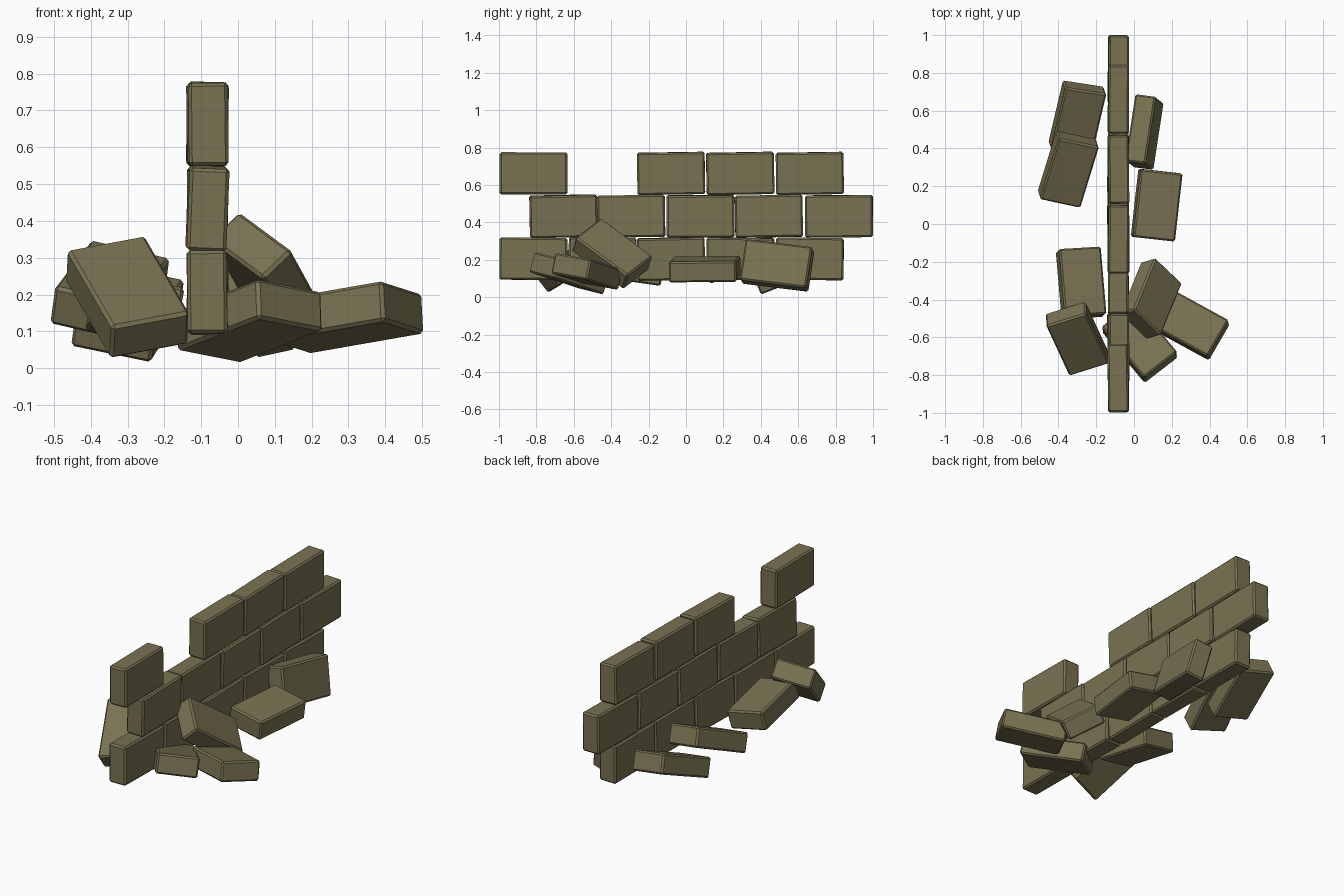
import bpy, bmesh, random
from math import radians
from mathutils import Vector, Matrix, Euler

if "Cube" in bpy.data.objects:
    bpy.data.objects.remove(bpy.data.objects["Cube"])

random.seed(4)
LENGTH, HEIGHT, THICK = 0.362, 0.225, 0.108

mat = bpy.data.materials.new("olive_stone")
mat.diffuse_color = (0.19, 0.17, 0.085, 1)
mat.use_nodes = True
mat.node_tree.nodes["Principled BSDF"].inputs["Base Color"].default_value = mat.diffuse_color


def brick(name, centre, rot, size=(LENGTH, HEIGHT, THICK)):
    """Chamfered block: local x = length, y = height, z = thickness."""
    bm = bmesh.new()
    bmesh.ops.create_cube(bm, size=1)
    bmesh.ops.scale(bm, vec=size, verts=bm.verts)
    bmesh.ops.bevel(bm, geom=bm.edges[:], offset=0.009, segments=1,
                    affect='EDGES', profile=0.5)
    mesh = bpy.data.meshes.new(name)
    bm.to_mesh(mesh)
    bm.free()
    mesh.materials.append(mat)
    ob = bpy.data.objects.new(name, mesh)
    ob.matrix_world = Matrix.Translation(centre) @ rot.to_4x4()
    bpy.context.collection.objects.link(ob)


def axes(along, across):
    """Rotation whose x follows the length and y the height of a brick."""
    x = Vector(along).normalized()
    y = Vector(across)
    y = (y - x * y.dot(x)).normalized()
    return Matrix((x, y, x.cross(y))).transposed()


# Standing wall: three staggered courses, the top one with a gap
courses = [
    (0.205, [-0.816, -0.447, -0.08, 0.29, 0.662]),
    (0.433, [-0.655, -0.293, 0.077, 0.443, 0.818]),
    (0.662, [-0.816, -0.08, 0.29, 0.662]),
]
upright = axes((0, 1, 0), (0, 0, 1))
for row, (z, ys) in enumerate(courses):
    for i, y in enumerate(ys):
        tilt = Euler((radians(random.uniform(-1.3, 1.3)),
                      radians(random.uniform(-1, 3)),
                      radians(random.uniform(-1, 1)))).to_matrix()
        brick(f"wall_brick_{row + 1}_{i + 1}", (-0.083, y, z), tilt @ upright)

# Fallen bricks: centre, length direction, height direction
fallen = [
    ((0.055, 0.487, 0.17), (0.15, 0.98, -0.12), (-0.2, 0.1, 0.97)),
    ((0.12, 0.10, 0.15), (0.11, 0.98, 0.01), (0.98, -0.11, -0.13)),
    ((0.03, -0.625, 0.128), (-0.23, 0.275, -0.09), (0.175, 0.12, -0.03)),
    ((0.09, -0.395, 0.233), (0.11, 0.27, -0.20), (0.15, -0.13, -0.115)),
    ((0.292, -0.53, 0.138), (0.86, -0.47, 0.15), (0.11, 0.19, -0.035)),
    ((-0.28, -0.312, 0.16), (0.03, -0.35, 0.05), (0.23, 0.02, -0.045)),
    ((-0.30, -0.607, 0.193), (0.125, -0.27, -0.215), (0.21, 0.08, 0.05)),
    ((-0.30, 0.56, 0.15), (0.08, 0.34, 0.13), (0.21, -0.06, -0.055)),
    ((-0.348, 0.29, 0.21), (0.10, 0.325, 0.13), (0.21, -0.06, -0.055)),
]
for i, (c, along, across) in enumerate(fallen):
    brick(f"fallen_brick_{i + 1}", c, axes(along, across),
          (0.362, 0.225, 0.112))
